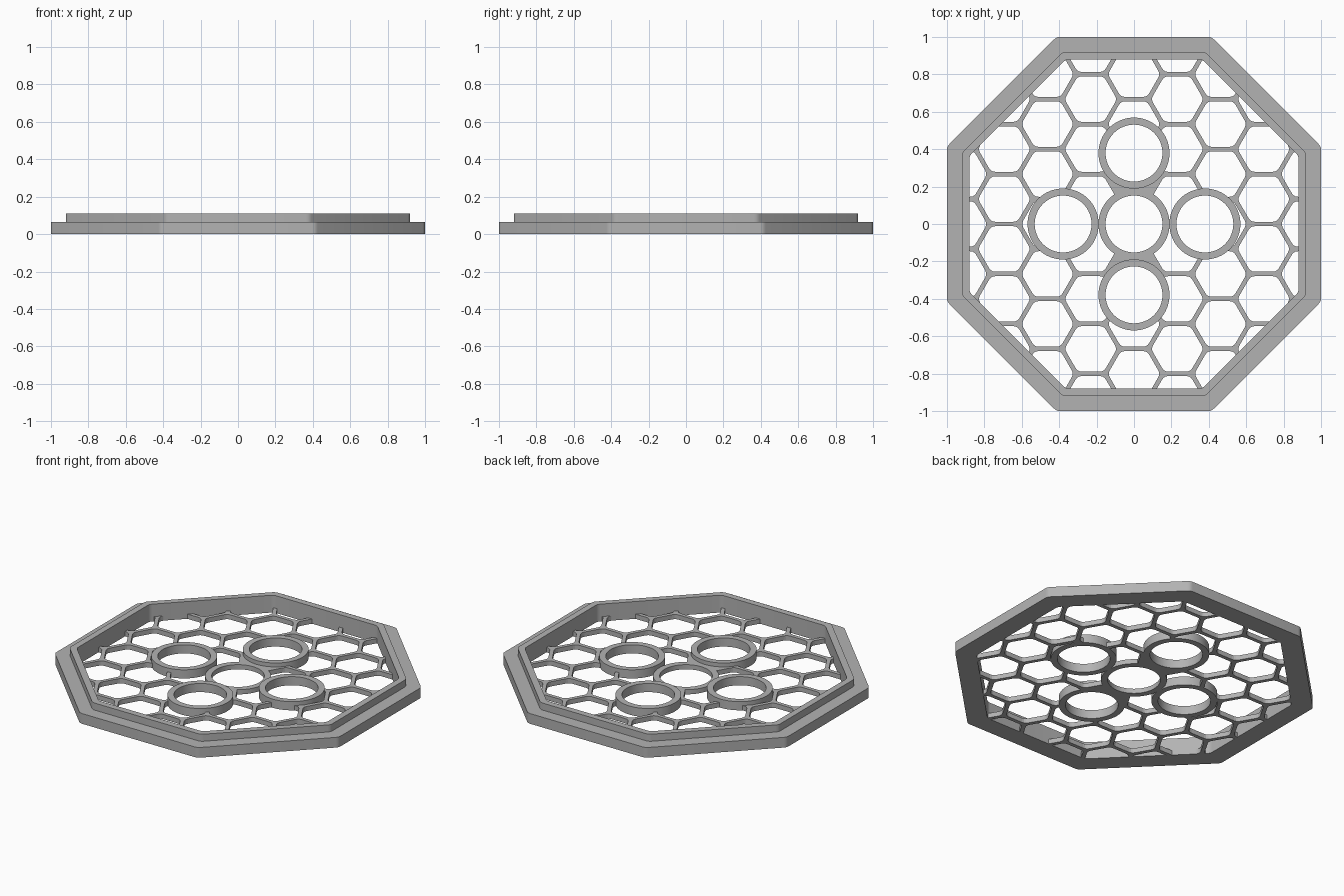
import bpy, bmesh, math
from mathutils import Vector

if "Cube" in bpy.data.objects:
    bpy.data.objects.remove(bpy.data.objects["Cube"])

grey = bpy.data.materials.new("light grey")
grey.diffuse_color = (0.45, 0.45, 0.45, 1)
grey.use_nodes = True
grey.node_tree.nodes["Principled BSDF"].inputs["Base Color"].default_value = grey.diffuse_color


def polygon(n, radius, turn=0.0, fillet=0.0, cx=0.0, cy=0.0):
    """Regular polygon outline with optionally rounded corners."""
    pts = [Vector((cx + radius * math.cos(turn + 2 * math.pi * i / n),
                   cy + radius * math.sin(turn + 2 * math.pi * i / n))) for i in range(n)]
    if not fillet:
        return pts
    out = []
    for i, p in enumerate(pts):
        a = p + (pts[i - 1] - p).normalized() * fillet
        b = p + (pts[(i + 1) % n] - p).normalized() * fillet
        out += [(1 - t) ** 2 * a + 2 * t * (1 - t) * p + t * t * b for t in (0, .33, .67, 1)]
    return out


def octagon(apothem, fillet=0.018):
    return polygon(8, apothem / math.cos(math.pi / 8), math.pi / 8, fillet)


def add_prism(bm, pts, z0, z1):
    lo = [bm.verts.new((p.x, p.y, z0)) for p in pts]
    hi = [bm.verts.new((p.x, p.y, z1)) for p in pts]
    bm.faces.new(lo[::-1])
    bm.faces.new(hi)
    for i in range(len(pts)):
        j = (i + 1) % len(pts)
        bm.faces.new((lo[i], lo[j], hi[j], hi[i]))


def make(name, bm):
    me = bpy.data.meshes.new(name)
    bm.to_mesh(me)
    bm.free()
    me.materials.append(grey)
    ob = bpy.data.objects.new(name, me)
    bpy.context.collection.objects.link(ob)
    return ob


def lathe(name, rows):
    """Closed band through (outline, z) rows that share a point count."""
    bm = bmesh.new()
    loops = [[bm.verts.new((p.x, p.y, z)) for p in pts] for pts, z in rows]
    n = len(loops[0])
    for k, a in enumerate(loops):
        b = loops[(k + 1) % len(loops)]
        for i in range(n):
            j = (i + 1) % n
            bm.faces.new((a[i], a[j], b[j], b[i]))
    bmesh.ops.recalc_face_normals(bm, faces=bm.faces[:])
    return make(name, bm)


def smooth(ob):
    bpy.ops.object.select_all(action='DESELECT')
    ob.select_set(True)
    bpy.context.view_layer.objects.active = ob
    bpy.ops.object.shade_smooth_by_angle(angle=math.radians(30))


# Stepped octagonal frame
frame = lathe("octagon_frame", [
    (octagon(1.0), 0), (octagon(1.0), 0.065), (octagon(0.92), 0.065),
    (octagon(0.92), 0.11), (octagon(0.88), 0.11), (octagon(0.88), 0)])
smooth(frame)

# Honeycomb plate, cut by hexagons and by the five round openings
GRID_H, PITCH, BAR = 0.03, 0.267, 0.024
HOLE, RING, OFF = 0.152, 0.19, 0.379
bm = bmesh.new()
add_prism(bm, octagon(0.9), 0, GRID_H)
plate = make("honeycomb_grid", bm)

bm = bmesh.new()
for k in range(-4, 5):
    for n in range(-4, 5):
        x = k * PITCH * math.sqrt(3) / 2
        y = (n + (k % 2) * 0.5) * PITCH
        # the middle cell and the ones above and below it stay solid
        if k == 0 and abs(n) <= 1:
            continue
        if max(abs(x), abs(y), (abs(x) + abs(y)) / math.sqrt(2)) < 1.03:
            add_prism(bm, polygon(6, (PITCH - BAR) / math.sqrt(3), 0, 0.022, x, y), -0.1, 0.2)
hex_cutter = make("hexagon_cutter", bm)

centres = [(0, 0), (OFF, 0), (-OFF, 0), (0, OFF), (0, -OFF)]
bm = bmesh.new()
for cx, cy in centres:
    add_prism(bm, polygon(48, HOLE + 0.015, 0, 0, cx, cy), -0.1, 0.2)
hole_cutter = make("round_cutter", bm)

for cutter in (hex_cutter, hole_cutter):
    mod = plate.modifiers.new("cut", 'BOOLEAN')
    mod.operation, mod.solver, mod.object = 'DIFFERENCE', 'EXACT', cutter
bpy.context.view_layer.update()
deps = bpy.context.evaluated_depsgraph_get()
cut_mesh = bpy.data.meshes.new_from_object(plate.evaluated_get(deps))
plate.modifiers.clear()
plate.data = cut_mesh
for cutter in (hex_cutter, hole_cutter):
    bpy.data.objects.remove(cutter)

# Round collars: the middle one is flush with the grid, the others stand proud
for i, (cx, cy) in enumerate(centres):
    top = GRID_H if i == 0 else 0.055
    o, h = (polygon(64, r, 0, 0, cx, cy) for r in (RING, HOLE))
    smooth(lathe("centre_collar" if i == 0 else "raised_collar_%d" % i,
                 [(o, 0), (o, top), (h, top), (h, 0)]))
